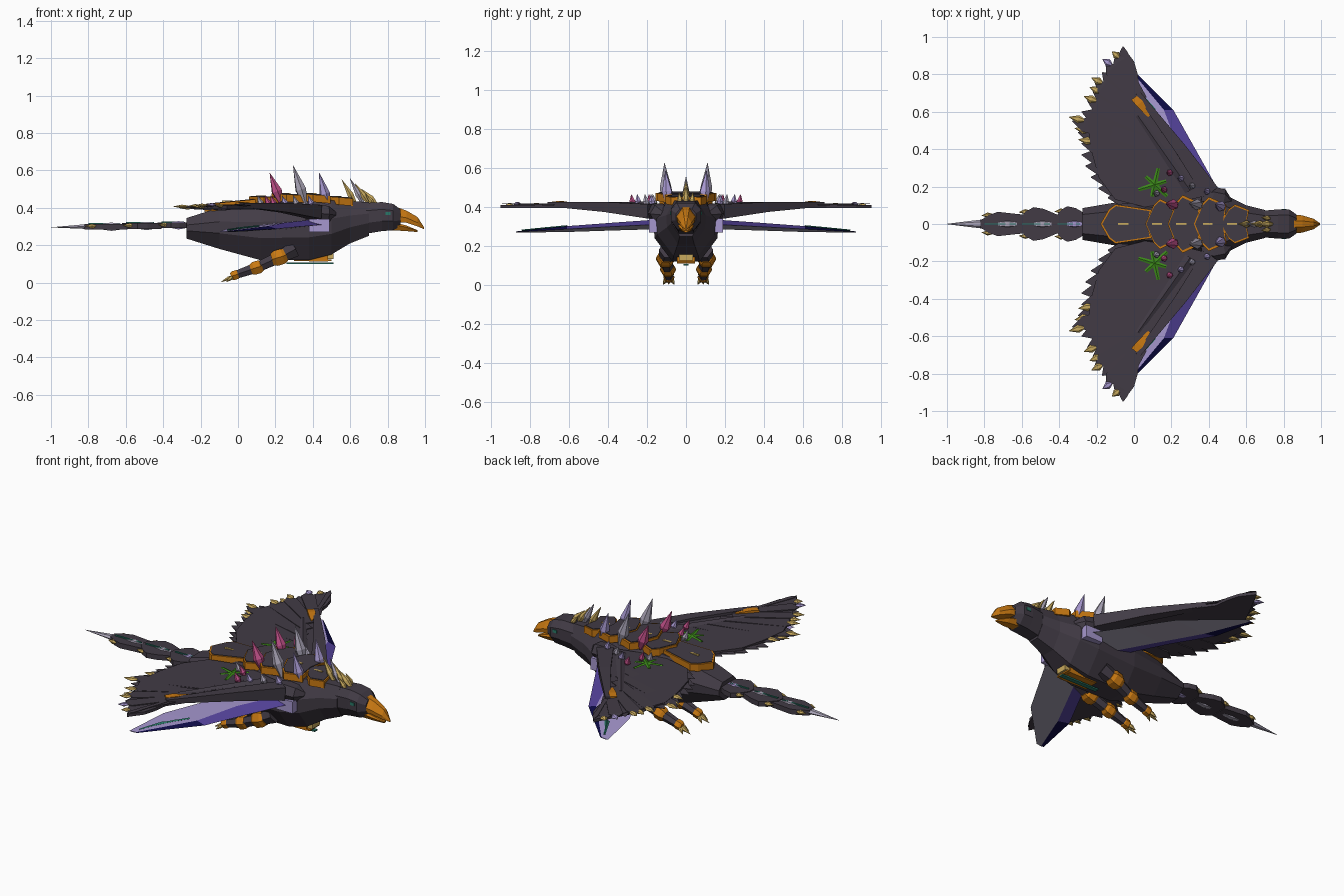
import bpy
import bmesh
import math
from mathutils import Vector

default_cube = bpy.data.objects.get("Cube")
if default_cube:
    bpy.data.objects.remove(default_cube, do_unlink=True)


def make_material(name, red, green, blue):
    material = bpy.data.materials.new(name)
    material.use_nodes = True
    colour = (red, green, blue, 1)
    material.diffuse_color = colour
    material.node_tree.nodes["Principled BSDF"].inputs["Base Color"].default_value = colour
    return material


charcoal = make_material("charcoal", .054, .044, .06)
orange = make_material("burnt orange", .58, .19, .006)
gold = make_material("pale gold", .58, .4, .11)
lavender = make_material("lavender", .38, .31, .62)
purple = make_material("purple", .09, .056, .33)
navy = make_material("navy", .004, .003, .06)
pink = make_material("pink", .53, .08, .25)
teal = make_material("teal", .023, .19, .14)
green = make_material("leaf green", .045, .25, .01)
grey = make_material("violet grey", .4, .37, .47)


def skin(name, rings, materials, rule=None):
    """Join equal rings of points into a closed flat-shaded solid."""
    bm = bmesh.new()
    loops = [[bm.verts.new(point) for point in ring] for ring in rings]
    count = len(rings[0])
    for row in range(len(loops) - 1):
        for column in range(count):
            following = (column + 1) % count
            face = bm.faces.new((loops[row][column], loops[row][following],
                                 loops[row + 1][following], loops[row + 1][column]))
            if rule:
                face.material_index = rule(row, column)
    bm.faces.new(loops[0])
    bm.faces.new(loops[-1])
    bmesh.ops.recalc_face_normals(bm, faces=bm.faces)
    mesh = bpy.data.meshes.new(name)
    bm.to_mesh(mesh)
    bm.free()
    for material in materials:
        mesh.materials.append(material)
    part = bpy.data.objects.new(name, mesh)
    bpy.context.collection.objects.link(part)


def tube(name, points, radii, material, sides=6, flat=1, turn=0):
    """Faceted limb, spike or feather along a path; flat squashes its height."""
    points = [Vector(point) for point in points]
    along = (points[-1] - points[0]).normalized()
    across = along.cross(Vector((0, 0, 1))).normalized()
    upward = across.cross(along)
    angles = [turn + math.tau * index / sides for index in range(sides)]
    rings = [[point + across * math.cos(a) * radius + upward * math.sin(a) * radius * flat
              for a in angles] for point, radius in zip(points, radii)]
    skin(name, rings, [material])


def spike(name, base, tip, radius, material, flat=1):
    base, tip = Vector(base), Vector(tip)
    tube(name, [base, base.lerp(tip, .38), tip], [radius * .45, radius, .001],
         material, flat=flat)


def plate(name, outline, low, high, material, slope=0):
    """Flat slab, dropping by slope away from its first corner."""
    start = outline[0][0]
    skin(name, [[(x, y, z - slope * (x - start)) for x, y in outline] for z in (low, high)],
         [material])


def mirrored(half):
    return half + [(x, -y) for x, y in reversed(half) if y]


def box(name, x, y, z, material):
    plate(name, [(x[0], y[0]), (x[1], y[0]), (x[1], y[1]), (x[0], y[1])], z[0], z[1], material)


def loft(name, stations, section, material):
    """Stations hold x, bottom, top and half width."""
    outline = mirrored([(height, width) for width, height in section])
    skin(name, [[(x, y * width, low + z * (high - low)) for z, y in outline]
                for x, low, high, width in stations], [material])


# Torso, neck and head
loft("body", [(-.275, .235, .345, .085), (-.1, .18, .4, .115), (.12, .12, .43, .15),
              (.38, .12, .44, .165), (.5, .15, .44, .15), (.6, .21, .435, .1),
              (.7, .25, .43, .075)],
     [(.42, 0), (.98, .38), (1, .66), (.6, 1)], charcoal)
loft("head", [(.68, .26, .425, .07), (.77, .275, .43, .078), (.83, .28, .42, .078),
              (.87, .3, .39, .05)], [(.5, 0), (1, .35), (1, .75), (.6, 1)], charcoal)
loft("upper_beak", [(.83, .325, .41, .053), (.9, .32, .385, .046), (.96, .3, .35, .028),
                    (.995, .285, .295, .004)], [(.9, 0), (1, .4), (.35, 1)], orange)
loft("lower_beak", [(.82, .28, .325, .045), (.9, .275, .305, .035), (.96, .27, .28, .01)],
     [(.6, 0), (1, .7), (.8, 1)], orange)

# Overlapping back plates with dark tops and a gold centre dash
backs = [-.18, .06, .18, .32, .46, .58]
for index, (width, top, slope) in enumerate(zip([.105, .135, .155, .145, .105],
                                                [.418, .46, .475, .477, .462],
                                                [-.1, .03, .05, .08, .08])):
    rear, front = backs[index], backs[index + 1]
    half = [(rear, 0), (rear + .045, width * .75), (rear + .08, width),
            (front + .035, width * .72), (front + .02, 0)]
    plate("back_plate", mirrored(half), top - .04, top, orange, slope)
    centre = (rear + front) / 2 + .01
    inner = [(centre + (x - centre) * .92, y * .91) for x, y in half]
    plate("back_plate_top", mirrored(inner), top - .002, top + .004, charcoal, slope)
    level = top - slope * (centre - rear)
    box("centre_dash", (centre - .035, centre + .02), (-.006, .006), (level, level + .007), gold)

# Neck crest
for base, tip, height, material in [(.63, .555, .55, gold), (.67, .6, .555, grey),
                                    (.7, .625, .53, gold), (.74, .66, .5, gold)]:
    spike("crest_spike", (base, 0, .42), (tip, 0, height), .019, material)
for side in (1, -1):
    spike("crest_side_spike", (.73, side * .03, .415), (.68, side * .035, .475), .014, gold)

# Tail: three flared plates with ridges, tips and a long sting
for rear, front, width in [(-.43, -.25, .095), (-.62, -.41, .09), (-.82, -.59, .065)]:
    length = front - rear
    half = [(rear, .02), (rear + length * .2, width * .75), (rear + length * .4, width),
            (rear + length * .65, width * .9), (front, .05)]
    height = .318 + rear * .02
    plate("tail_plate", mirrored(half), height - .018, height + .012, charcoal)
    spike("tail_ridge", (front, 0, height - .003), (rear, 0, height - .003), .026,
          lavender if rear > -.5 else grey)
    box("tail_stripe", (rear + .02, front - .04), (-.004, .004), (height, height + .018), teal)
    for side in (1, -1):
        spike("tail_barb", (rear + .06, side * width * .75, height),
              (rear + .005, side * width * .7, height), .014, gold)
spike("tail_sting", (-.7, 0, .302), (-1, 0, .295), .024, grey, .6)

# Belly cradle
box("belly_plate", (.3, .5), (-.045, .045), (.114, .122), orange)
box("belly_block", (.38, .48), (-.045, .045), (.112, .15), orange)
box("belly_pad", (.4, .51), (-.035, .035), (.125, .165), gold)
box("belly_rail", (.26, .51), (-.013, .013), (.1, .108), teal)

feather_tips = [(-.06, .95), (-.1, .9), (-.15, .86), (-.17, .81), (-.21, .76), (-.22, .71),
                (-.25, .66), (-.28, .6), (-.33, .55), (-.3, .49), (-.28, .43), (-.28, .37),
                (-.26, .31), (-.23, .25), (-.19, .19), (-.14, .14)]
wing_outline = [(.42, .16), (.1, .62), (.03, .72), (.02, .8), (0, .87), (-.06, .95),
                (-.14, .8), (-.2, .68), (-.25, .55), (-.23, .4), (-.19, .25), (-.1, .13),
                (.1, .08)]


def blade_colour(row, column):
    if column in (0, 2):
        return 2 if row == 2 else 1
    return 0 if column == 1 else 3


for side in (1, -1):
    # Feathered wing, rising slightly to the tip
    plate("wing_base", [(x, y * side) for x, y in wing_outline], .394, .411, charcoal)
    last = len(feather_tips) - 1
    for index, (x, y) in enumerate(feather_tips):
        share = index / last
        height = .416 - .012 * share - .006 * (index % 2)
        root = Vector((.03 + share * .22, side * (.7 - share * .54), height + .002))
        tip = Vector((x, side * y, height - .01 * share))
        width = .055 if index else .02
        tube("feather", [root, root.lerp(tip, .86), tip], [width * .7, width, .003],
             charcoal, sides=4, flat=.1, turn=math.pi / 4)
        if 0 < index < 12 and index % 4 != 3:
            spike("feather_claw", root.lerp(tip, .87) + Vector((0, side * .022, .002)),
                  tip + Vector((-.018, side * .022, .002)), .021,
                  lavender if index == 2 else gold, .5)
    tube("wing_arm", [(.41, side * .17, .378), (.25, side * .4, .4), (.02, side * .7, .415)],
         [.065, .045, .02], charcoal, sides=4, flat=.8, turn=math.pi / 4)
    tube("wing_arm_ridge", [(.3, side * .18, .413), (.02, side * .58, .416)], [.03, .012],
         charcoal, sides=4, flat=.5)
    tube("wrist_guard", [(.08, side * .575, .418), (.03, side * .645, .42), (0, side * .675, .418)],
         [.008, .03, .025], orange, sides=4, flat=.5, turn=math.pi / 4)

    # Lower blade wing: y, leading, ridge, under-ridge, trailing, height, thickness
    rings = []
    for y, lead, ridge, under, trail, z, thick in [
            (.13, .48, .4, .26, .16, .312, .05), (.37, .345, .25, .14, .06, .3, .04),
            (.61, .21, .16, .02, -.06, .287, .03), (.87, -.05, -.057, -.08, -.1, .272, .006)]:
        rings.append([(lead, side * y, z), (ridge, side * y, z + thick / 2),
                      (trail, side * y, z), (under, side * y, z - thick / 2)])
    skin("blade_wing", rings, [lavender, purple, navy, grey], blade_colour)
    for offset in (0, .05, .1):
        tube("blade_stripe", [(.11 - offset, side * (.61 + offset), .302 - offset * .1),
                              (-.005 - offset * .5, side * (.74 + offset), .291 - offset * .1)],
             [.008, .006], teal, sides=4, flat=.6)
    box("blade_mount", (.38, .49), sorted((side * .1, side * .19)), (.27, .34), lavender)
    tube("shoulder", [(.36, side * .14, .37), (.42, side * .145, .37), (.48, side * .135, .365),
                      (.52, side * .11, .36)], [.04, .055, .05, .02], charcoal)

    # Crystals on the back and shoulder
    spike("rear_crystal", (.23, side * .1, .43), (.17, side * .11, .585), .03, pink)
    spike("middle_crystal", (.36, side * .1, .42), (.295, side * .11, .625), .031, grey)
    spike("front_crystal", (.48, side * .09, .41), (.435, side * .105, .585), .029, lavender)
    for x, y, material in [(.32, .2, grey), (.26, .24, lavender), (.2, .27, pink),
                           (.4, .17, lavender), (.17, .18, pink), (.13, .16, grey)]:
        spike("small_crystal", (x, side * y, .4), (x - .025, side * (y + .01), .465),
              .018, material)

    # Creeping vine
    for index in range(6):
        angle = math.tau * index / 6 + .3
        reach = .065 + .025 * (index % 2)
        tube("vine", [(.11, side * .21, .418),
                      (.11 + math.cos(angle) * reach, side * (.21 + math.sin(angle) * reach), .416)],
             [.013, .009], green, sides=4, flat=.35)

    # Legs, drawn back in flight
    hip, knee, ankle = (Vector((.22, side * .105, .135)), Vector((.1, side * .092, .08)),
                        Vector((-.015, side * .088, .04)))
    tube("thigh", [(.3, side * .09, .18), hip], [.05, .035], charcoal)
    tube("shin", [hip, knee], [.035, .03], charcoal)
    tube("foot_shank", [knee, ankle], [.032, .024], charcoal)
    for joint, size in ((hip, .048), (knee, .04), (ankle, .028)):
        step = Vector((.038, 0, .012)) * size / .048
        tube("leg_joint", [joint + step, joint + step * .5, joint - step * .5, joint - step],
             [size * .75, size, size, size * .75], orange)
    for spread in (-.028, 0, .028):
        spike("claw", ankle + Vector((-.01, spread * .4, -.005)),
              (-.09 + abs(spread), side * .088 + spread, .003), .012, gold)

    # Eye
    spot = side * .078
    box("eye", (.788, .815), sorted((spot - side * .01, spot + side * .003)), (.36, .378), teal)
